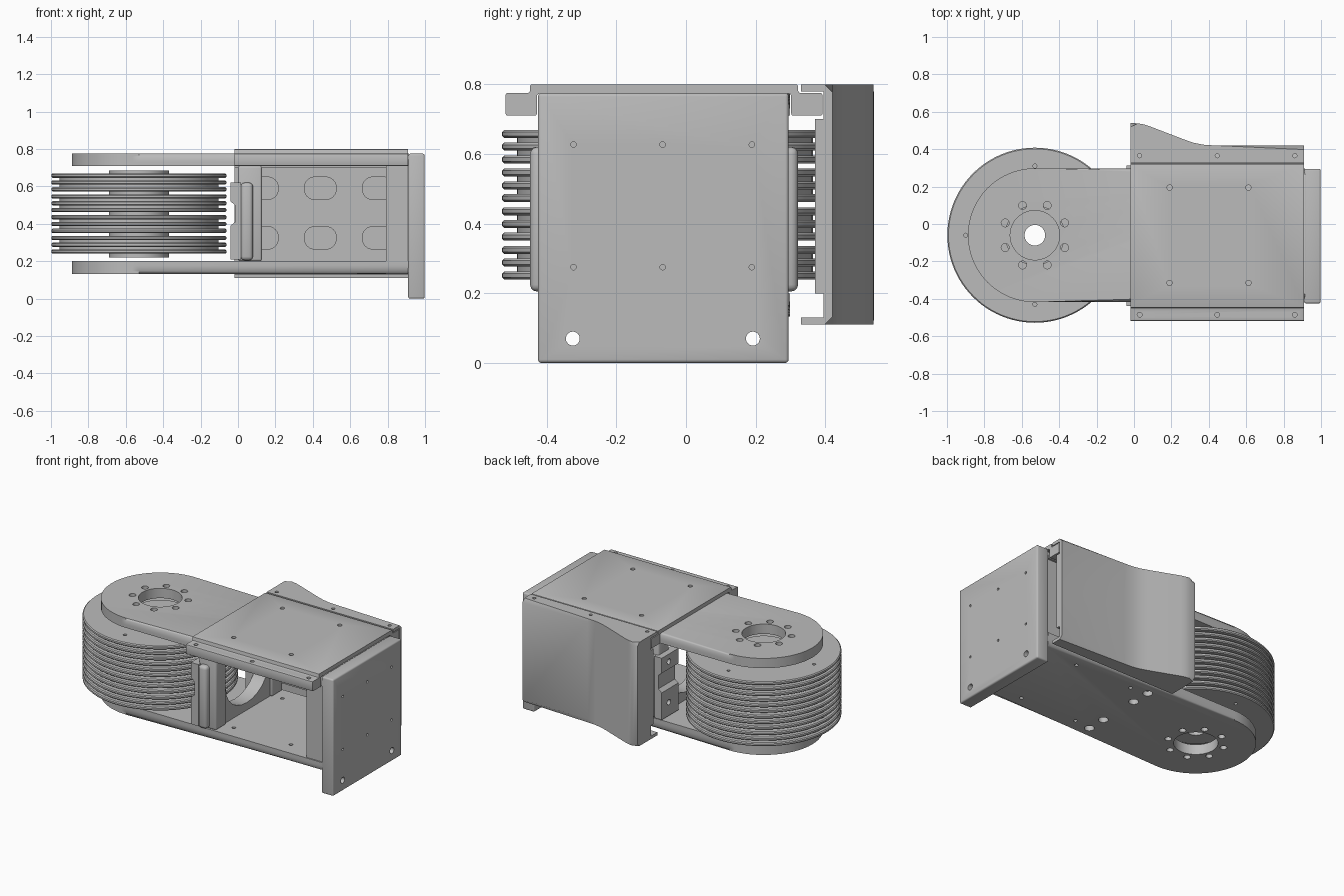
import bpy, bmesh, math
from mathutils import Vector, Matrix

if "Cube" in bpy.data.objects:
    bpy.data.objects.remove(bpy.data.objects["Cube"])

grey = bpy.data.materials.new("machined grey")
grey.use_nodes = True
grey.diffuse_color = (0.5, 0.5, 0.5, 1)
grey.node_tree.nodes["Principled BSDF"].inputs["Base Color"].default_value = (0.5, 0.5, 0.5, 1)

HUB = (-0.53, -0.06)   # drum axis
MID = -0.063           # middle of the housing in y


def add(name, bm):
    bmesh.ops.recalc_face_normals(bm, faces=bm.faces)
    mesh = bpy.data.meshes.new(name)
    bm.to_mesh(mesh)
    bm.free()
    mesh.materials.append(grey)
    ob = bpy.data.objects.new(name, mesh)
    bpy.context.collection.objects.link(ob)
    return ob


def prism(bm, pts, lo, hi, axis):
    """Extrude a closed outline along an axis; returns the far cap."""
    def place(p, t):
        return {"x": (t, p[0], p[1]), "y": (p[0], t, p[1]), "z": (p[0], p[1], t)}[axis]
    a = [bm.verts.new(place(p, lo)) for p in pts]
    b = [bm.verts.new(place(p, hi)) for p in pts]
    bm.faces.new(a)
    cap = bm.faces.new(b)
    for i in range(len(a)):
        j = (i + 1) % len(a)
        bm.faces.new((a[i], a[j], b[j], b[i]))
    return cap


def circle(c, r, n=24):
    return [(c[0] + r * math.cos(math.tau * i / n), c[1] + r * math.sin(math.tau * i / n)) for i in range(n)]


def rounded(c, w, h, r, n=6):
    """Rounded rectangle outline."""
    out = []
    for q, (sx, sy) in enumerate(((1, 1), (-1, 1), (-1, -1), (1, -1))):
        for i in range(n + 1):
            t = math.pi / 2 * (q + i / n)
            out.append((c[0] + sx * (w / 2 - r) + r * math.cos(t), c[1] + sy * (h / 2 - r) + r * math.sin(t)))
    return out


def box(name, x, y, z, bevel=0.0):
    bm = bmesh.new()
    prism(bm, [(x[0], y[0]), (x[1], y[0]), (x[1], y[1]), (x[0], y[1])], z[0], z[1], "z")
    if bevel:
        bmesh.ops.bevel(bm, geom=bm.edges[:], offset=bevel, segments=3, affect="EDGES", profile=0.5)
    return add(name, bm)


def apply_all(ob):
    bpy.ops.object.select_all(action="DESELECT")
    bpy.context.view_layer.objects.active = ob
    ob.select_set(True)
    for m in list(ob.modifiers):
        bpy.ops.object.modifier_apply(modifier=m.name)


def cut(ob, outlines):
    """Cut prisms (outline, lo, hi, axis) out of an object."""
    bm = bmesh.new()
    for o in outlines:
        prism(bm, *o)
    cutter = add("cutter", bm)
    cutter.hide_render = True
    mod = ob.modifiers.new("holes", "BOOLEAN")
    mod.operation, mod.solver, mod.object = "DIFFERENCE", "EXACT", cutter
    apply_all(ob)
    bpy.data.objects.remove(cutter)


def smooth(ob):
    apply_all(ob)
    bpy.ops.object.shade_smooth_by_angle(angle=math.radians(35))


def lathe(name, profile, steps=96):
    """Spin a closed (radius, z) loop about the drum axis."""
    bm = bmesh.new()
    rings = [[bm.verts.new((HUB[0] + r * math.cos(math.tau * s / steps), HUB[1] + r * math.sin(math.tau * s / steps), z))
              for r, z in profile] for s in range(steps)]
    n = len(profile)
    for s in range(steps):
        a, b = rings[s], rings[(s + 1) % steps]
        for i in range(n):
            j = (i + 1) % n
            bm.faces.new((a[i], b[i], b[j], a[j]))
    return add(name, bm)


# Four grooved sheaves, three rounded flanges each
R, BORE, FIN, PITCH = 0.468, 0.055, 0.023, 0.0365
for k in range(4):
    z0 = 0.24 + 0.111 * k
    prof = [(BORE, z0)]
    for f in range(3):
        z = z0 + PITCH * f
        root = 0.425
        prof += [(root if f else 0.3, z), (R - 0.006, z), (R, z + 0.006), (R, z + FIN - 0.006),
                 (R - 0.006, z + FIN), (root if f < 2 else 0.3, z + FIN)]
    prof.append((BORE, z0 + 2 * PITCH + FIN))
    sheave = lathe(f"sheave_{k + 1}", prof)
    if k in (0, 3):
        spots = [(HUB[0] + 0.37 * math.cos(a), HUB[1] + 0.37 * math.sin(a)) for a in (0, math.pi / 2, math.pi, -math.pi / 2)]
        cut(sheave, [(circle(p, 0.011, 12), z0 - 0.01, z0 + 0.13, "z") for p in spots])
    smooth(sheave)

# Hub sleeve joining the sheaves
smooth(lathe("hub_sleeve", [(BORE, 0.22), (0.16, 0.22), (0.16, 0.685), (BORE, 0.685)]))

# Upper and lower arms with a round nose and a rolled outer edge
arm_r, end_x = 0.358, 0.915
nose = [(HUB[0] + arm_r * math.cos(math.pi * (0.5 + i / 32)), HUB[1] + arm_r * math.sin(math.pi * (0.5 + i / 32)))
        for i in range(33)]
outline = nose + [(end_x, HUB[1] - arm_r), (end_x, HUB[1] + arm_r)]
bolts = [(HUB[0] + 0.172 * math.cos(math.pi * (i + 0.5) / 4), HUB[1] + 0.172 * math.sin(math.pi * (i + 0.5) / 4))
         for i in range(8)]
for name, inner, outer in (("upper_arm", 0.71, 0.775), ("lower_arm", 0.2, 0.133)):
    bm = bmesh.new()
    cap = prism(bm, outline, inner, outer, "z")
    rim = [e for e in cap.edges if not all(v.co.x > end_x - 0.01 for v in e.verts)]
    bmesh.ops.bevel(bm, geom=rim, offset=0.045, segments=6, affect="EDGES", profile=0.5)
    arm = add(name, bm)
    holes = [(circle(HUB, 0.132, 48), 0, 1, "z")] + [(circle(p, 0.021), 0, 1, "z") for p in bolts]
    if name == "lower_arm":
        holes += [(circle((0.07, y), 0.03), 0.1, 0.165, "z") for y in (-0.33, -0.2, 0.08, 0.21)]
        holes += [(circle((x, y), 0.012, 12), 0.1, 0.3, "z") for x in (0.19, 0.61) for y in (-0.315, 0.195)]
    cut(arm, holes)
    smooth(arm)

# End plate and the block behind it
plate = box("end_plate", (0.91, 0.998), (-0.425, 0.295), (0, 0.775), 0.01)
cut(plate, [(circle((y, 0.07), 0.02), 0.8, 1.1, "x") for y in (-0.325, 0.192)]
    + [(circle((y, z), 0.008, 12), 0.97, 1.1, "x") for y in (-0.323, -0.067, 0.189) for z in (0.275, 0.627)])
smooth(plate)
box("end_block", (0.79, 0.912), (-0.41, 0.285), (0.2, 0.71))

# Top cover: raised panel with stepped side flanges
half = [(0.385, 0.8), (0.385, 0.775), (0.455, 0.775), (0.455, 0.71), (0.365, 0.71), (0.365, 0.773)]
section = [(MID + y, z) for y, z in half] + [(MID - y, z) for y, z in reversed(half)]
bm = bmesh.new()
prism(bm, section, -0.02, 0.91, "x")
long_edges = [e for e in bm.edges if abs(e.verts[0].co.x - e.verts[1].co.x) > 0.5]
bmesh.ops.bevel(bm, geom=long_edges, offset=0.006, segments=2, affect="EDGES", profile=0.5)
cover = add("top_cover", bm)
screw_x = (0.03, 0.445, 0.86)
cut(cover, [(circle((x, -0.485), 0.013, 16), 0.74, 0.9, "z") for x in screw_x]
    + [(circle((x, y), 0.014, 16), 0.76, 0.9, "z") for x in (0.19, 0.612) for y in (-0.315, 0.195)])
smooth(cover)

# Side guard: solid wall flaring outward toward the drum
flare = [(0.91, 0.42), (0.43, 0.42), (0.37, 0.424), (0.32, 0.434), (0.27, 0.451),
         (0.08, 0.524), (0.05, 0.533), (0.02, 0.538), (-0.02, 0.54)]
bm = bmesh.new()
cap = prism(bm, flare + [(-0.02, 0.33), (0.91, 0.33)], 0.11, 0.8, "z")
outer = [e for e in bm.edges if all(v.co.y > 0.4 for v in e.verts)
         and abs(e.verts[0].co.z - e.verts[1].co.z) < 0.01]
bmesh.ops.bevel(bm, geom=outer, offset=0.022, segments=1, affect="EDGES")
guard = add("side_guard", bm)
inside = [(0.3, 0.13), (0.395, 0.13), (0.395, 0.2), (0.37, 0.2), (0.37, 0.7), (0.395, 0.7), (0.395, 0.78), (0.3, 0.78)]
cut(guard, [(inside, -0.1, 1, "x")])
pockets = [(rounded((x, z), 0.22, 0.17, 0.075), 0.36, 0.378, "y") for x in (0.13, 0.44, 0.75) for z in (0.325, 0.59)]
cut(guard, pockets)
cut(guard, [(rounded((x, z), 0.17, 0.12, 0.055), 0.36, 0.393, "y") for x in (0.13, 0.44, 0.75) for z in (0.325, 0.59)]
    + [(circle((x, 0.365), 0.011, 16), 0.77, 0.9, "z") for x in screw_x])
smooth(guard)

# Cross support: front and back posts with notched bracket plates
for side, name in ((-1, "front"), (1, "back")):
    y_out, y_in = MID + side * 0.35, MID + side * 0.24
    smooth(box(f"{name}_post", (0.0, 0.128), sorted((y_out, y_in)), (0.2, 0.71), 0.012))
    smooth(box(f"{name}_pad", (0.015, 0.08), sorted((MID + side * 0.385, y_in)), (0.205, 0.62), 0.02))
    notch = [(-0.04, 0.21), (0.015, 0.21), (0.015, 0.62), (-0.04, 0.62), (-0.04, 0.52),
             (-0.015, 0.5), (-0.015, 0.41), (-0.04, 0.39)]
    bm = bmesh.new()
    prism(bm, notch, *sorted((MID + side * 0.375, MID + side * 0.2)), "y")
    bracket = add(f"{name}_bracket", bm)
    cut(bracket, [(circle((MID + side * 0.3, z), 0.018, 16), -0.1, 0.0, "x") for z in (0.3, 0.57)])
    smooth(bracket)

# Low saddle tying the posts together
saddle = [(MID - 0.25, 0.2), (MID + 0.25, 0.2), (MID + 0.25, 0.42)]
saddle += [(MID + 0.22 * math.cos(math.pi * i / 12), 0.42 - 0.17 * math.sin(math.pi * i / 12)) for i in range(13)]
saddle.append((MID - 0.25, 0.42))
bm = bmesh.new()
prism(bm, saddle, 0.02, 0.11, "x")
smooth(add("support_saddle", bm))
